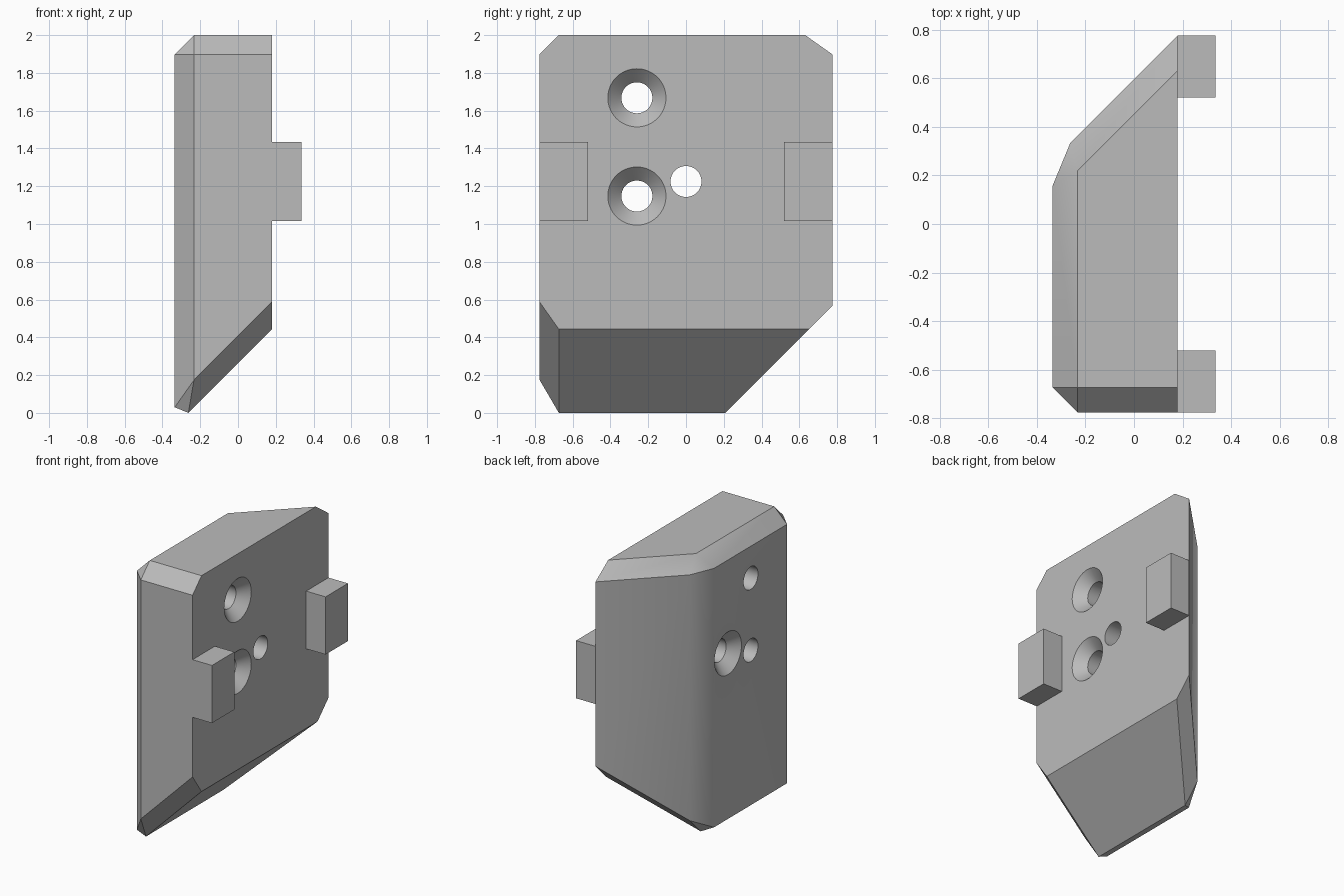
import bpy, bmesh, math
from mathutils import Vector

old = bpy.data.objects.get("Cube")
if old:
    bpy.data.objects.remove(old, do_unlink=True)

GREY = (0.5, 0.5, 0.5, 1)
mat = bpy.data.materials.new("plain grey")
mat.use_nodes = True
mat.diffuse_color = GREY
mat.node_tree.nodes["Principled BSDF"].inputs["Base Color"].default_value = GREY

LEFT, RIGHT, TAB_END = -0.335, 0.18, 0.335    # x levels
HALF, TOP = 0.775, 2.0                        # depth and height
CHAMFER = 0.102
SLOPE = -LEFT - CHAMFER * math.sqrt(0.5)      # the chamfered toe rests on z = 0


def make_object(name, bm):
    bmesh.ops.recalc_face_normals(bm, faces=bm.faces)
    mesh = bpy.data.meshes.new(name)
    bm.to_mesh(mesh)
    bm.free()
    mesh.materials.append(mat)
    obj = bpy.data.objects.new(name, mesh)
    bpy.context.scene.collection.objects.link(obj)
    return obj


def box(lo, hi):
    bm = bmesh.new()
    bmesh.ops.create_cube(bm, size=1)
    for v in bm.verts:
        v.co = [l + (h - l) * (c + 0.5) for l, h, c in zip(lo, hi, v.co)]
    return bm


def slice_off(bm, point, normal):
    geom = bm.verts[:] + bm.edges[:] + bm.faces[:]
    bmesh.ops.bisect_plane(bm, geom=geom, dist=1e-5, plane_co=point,
                           plane_no=normal, clear_outer=True)
    bmesh.ops.holes_fill(bm, edges=[e for e in bm.edges if e.is_boundary])


def hole_cutter(y, z, side, radius=0.082, sink=0.154):
    """Lathe along x: straight bore with a 45 degree countersink at one side."""
    face, far = (RIGHT, LEFT) if side > 0 else (LEFT, RIGHT)
    over = 0.03
    profile = [(far - side * over, radius),
               (face - side * (sink - radius), radius),
               (face + side * over, sink + over)]
    bm = bmesh.new()
    n = 64
    rings = []
    for x, r in profile:
        angles = [math.tau * i / n for i in range(n)]
        rings.append([bm.verts.new((x, y + r * math.cos(a), z + r * math.sin(a)))
                      for a in angles])
    for a, b in zip(rings, rings[1:]):
        for i in range(n):
            j = (i + 1) % n
            bm.faces.new((a[i], a[j], b[j], b[i]))
    bm.faces.new(rings[0])
    bm.faces.new(rings[-1])
    return make_object("hole_cutter", bm)


# Body: block with a diagonal back and a sloped underside
bm = box((LEFT, -HALF, -0.5), (RIGHT, HALF, TOP))
slice_off(bm, (RIGHT, HALF, 0), (-1, 1, 0))
slice_off(bm, (0, 0, SLOPE), (1, 0, -1))

# Chamfer every edge except those around the flat mounting face
edges = [e for e in bm.edges
         if any(v.co.x < RIGHT - 1e-4 for v in e.verts)]
bmesh.ops.bevel(bm, geom=edges, offset=CHAMFER, offset_type='OFFSET',
                segments=1, affect='EDGES', clamp_overlap=False)
body = make_object("body", bm)

# Two holes countersunk on the mounting face, one on the opposite face
cutters = [hole_cutter(-0.26, 1.668, 1),
           hole_cutter(-0.26, 1.148, 1),
           hole_cutter(0, 1.225, -1)]
for cutter in cutters:
    mod = body.modifiers.new("hole", 'BOOLEAN')
    mod.operation = 'DIFFERENCE'
    mod.solver = 'EXACT'
    mod.object = cutter
bpy.context.view_layer.update()
cut = bpy.data.meshes.new_from_object(
    body.evaluated_get(bpy.context.evaluated_depsgraph_get()))
body.modifiers.clear()
body.data = cut
for cutter in cutters:
    bpy.data.objects.remove(cutter, do_unlink=True)
cut.shade_smooth()
cut.set_sharp_from_angle(angle=math.radians(30))

# Locating tabs at the front and back of the mounting face
for name, side in (("front_tab", -1), ("back_tab", 1)):
    lo, hi = sorted((side * 0.52, side * HALF))
    make_object(name, box((RIGHT, lo, 1.017), (TAB_END, hi, 1.433)))
